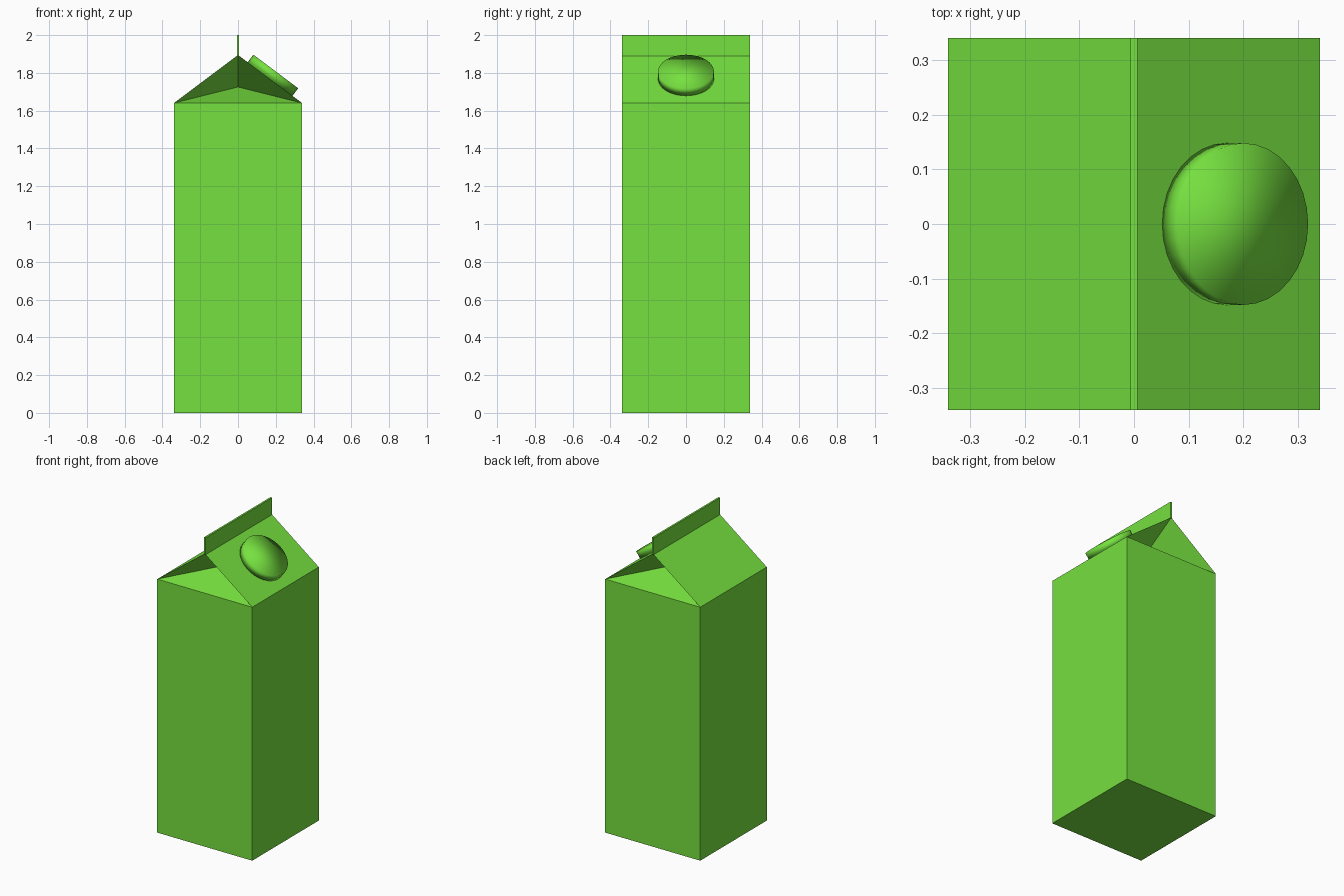
import bpy, bmesh, math

if "Cube" in bpy.data.objects:
    bpy.data.objects.remove(bpy.data.objects["Cube"])

W, SHOULDER, RIDGE, TOP = 0.34, 1.64, 1.895, 2.0
FOLD_Z, FOLD_DEPTH = 1.725, 0.27

green = bpy.data.materials.new("green")
green.diffuse_color = (0.18, 0.75, 0.05, 1)
green.use_nodes = True
green.node_tree.nodes["Principled BSDF"].inputs["Base Color"].default_value = green.diffuse_color

# Carton: square body with a gable roof whose ends are folded inwards
bm = bmesh.new()
corners = [(-W, -W), (W, -W), (W, W), (-W, W)]
low = [bm.verts.new((x, y, 0)) for x, y in corners]
high = [bm.verts.new((x, y, SHOULDER)) for x, y in corners]
ridge = [bm.verts.new((0, s * W, RIDGE)) for s in (-1, 1)]
fold = [bm.verts.new((0, s * (W - FOLD_DEPTH), FOLD_Z)) for s in (-1, 1)]
bm.faces.new(low[::-1])
for i in range(4):
    j = (i + 1) % 4
    bm.faces.new((low[i], low[j], high[j], high[i]))
# Roof slopes
bm.faces.new((high[1], high[2], ridge[1], ridge[0]))
bm.faces.new((high[3], high[0], ridge[0], ridge[1]))
# Folded gable ends
for a, b, r, f in ((high[0], high[1], ridge[0], fold[0]),
                   (high[2], high[3], ridge[1], fold[1])):
    bm.faces.new((a, b, f))
    bm.faces.new((b, r, f))
    bm.faces.new((r, a, f))
bmesh.ops.recalc_face_normals(bm, faces=bm.faces[:])
mesh = bpy.data.meshes.new("carton_body")
bm.to_mesh(mesh)
bm.free()
body = bpy.data.objects.new("carton_body", mesh)
bpy.context.collection.objects.link(body)
mesh.materials.append(green)

# Sealed fin along the ridge
fin_base = RIDGE - 0.005
bpy.ops.mesh.primitive_cube_add(size=1, location=(0, 0, (fin_base + TOP) / 2))
fin = bpy.context.object
fin.name = "top_seal"
fin.scale = (0.012, 2 * W, TOP - fin_base)
fin.data.materials.append(green)

# Round cap in the middle of the right roof slope, square to the slope
tilt = math.atan2(RIDGE - SHOULDER, W)
height = 0.05
bpy.ops.mesh.primitive_cylinder_add(
    vertices=32, radius=0.148, depth=height,
    location=(W / 2 + math.sin(tilt) * height / 2, 0,
              (SHOULDER + RIDGE) / 2 + math.cos(tilt) * height / 2),
    rotation=(0, tilt, 0))
cap = bpy.context.object
cap.name = "screw_cap"
bpy.ops.object.shade_smooth()
cap.data.materials.append(green)
